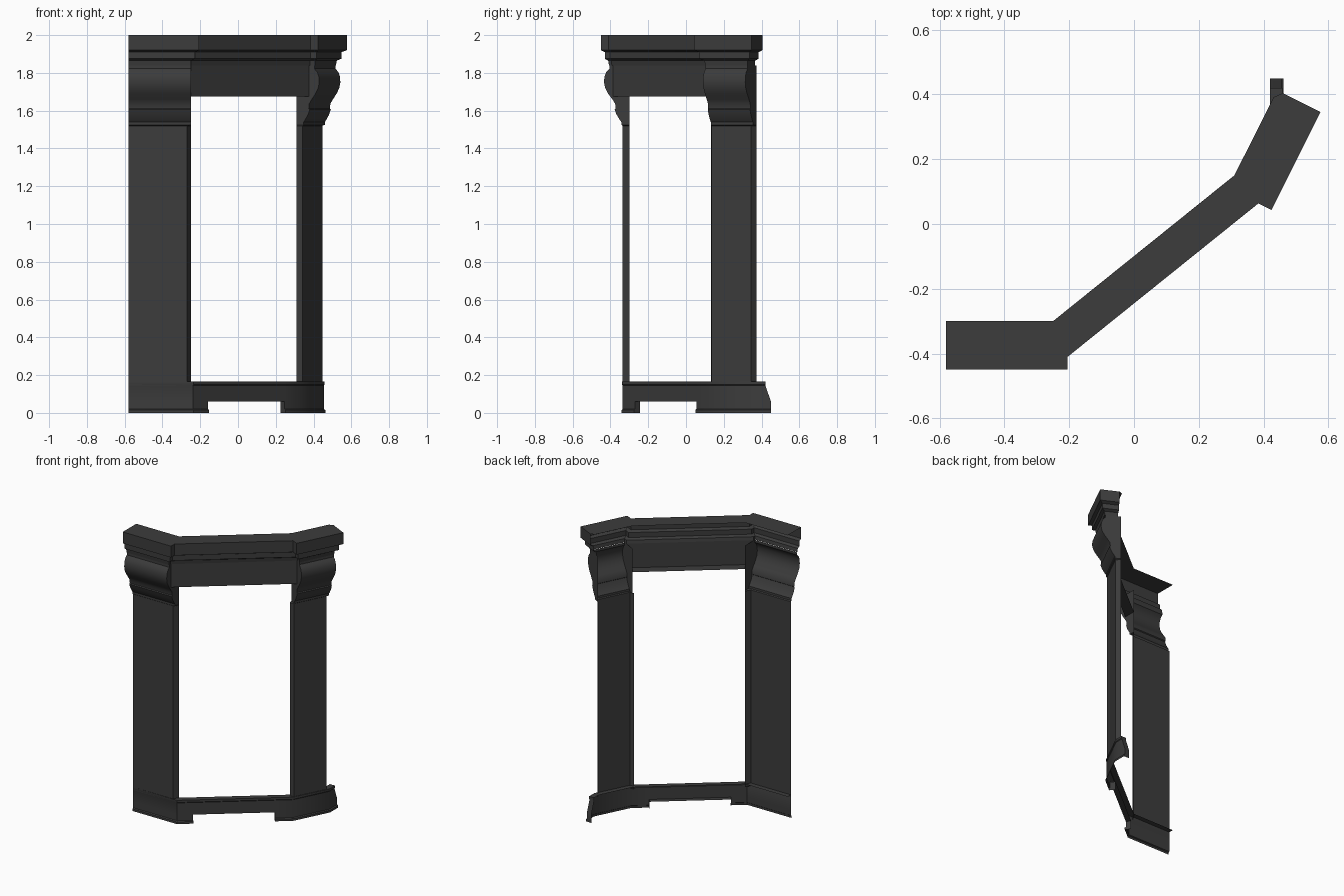
import bpy, math
from mathutils import Vector
from mathutils.geometry import intersect_line_line

cube = bpy.data.objects.get("Cube")
if cube:
    bpy.data.objects.remove(cube)

mat = bpy.data.materials.new("charcoal grey")
mat.use_nodes = True
grey = (0.045, 0.045, 0.045, 1)
mat.diffuse_color = grey
mat.node_tree.nodes["Principled BSDF"].inputs["Base Color"].default_value = grey


class Wall:
    """Plan line with s along the wall and u outward from its inner face."""
    def __init__(self, x, y, angle):
        a = math.radians(angle)
        self.o = Vector((x, y, 0))
        self.d = Vector((math.cos(a), math.sin(a), 0))
        self.n = Vector((self.d.y, -self.d.x, 0))

    def at(self, s, u):
        return self.o + self.d * s + self.n * u

    def along(self, u):
        return self.at(0, u), self.at(1, u)

    def across(self, s):
        return self.at(s, 0), self.at(s, 1)


def meet(line_a, line_b):
    return intersect_line_line(*line_a, *line_b)[0]


def build(name, rows, skip=lambda r, c: False, cap=None):
    """Skin a shell between plan rows, given as (points, height) from the top down."""
    verts = [(p.x, p.y, z) for pts, z in rows for p in pts]
    n = len(rows[0][0])
    faces = [(r * n + c, r * n + n + c, r * n + n + c + 1, r * n + c + 1)
             for r in range(len(rows) - 1) for c in range(n - 1) if not skip(r, c)]
    if cap:
        faces.append(tuple(range(n)) + tuple(range(len(verts), len(verts) + len(cap))))
        verts += [(p.x, p.y, rows[0][1]) for p in cap]
    mesh = bpy.data.meshes.new(name)
    mesh.from_pydata(verts, [], faces)
    mesh.materials.append(mat)
    obj = bpy.data.objects.new(name, mesh)
    bpy.context.collection.objects.link(obj)
    bpy.ops.object.select_all(action='DESELECT')
    obj.select_set(True)
    bpy.context.view_layer.objects.active = obj
    bpy.ops.object.shade_smooth_by_angle(angle=math.radians(28))
    return obj


# Four wall directions in plan
front = Wall(-0.58, -0.30, 0)
bay = Wall(-0.25, -0.30, 38.8)
side = Wall(0.31, 0.15, 63.4)
stub = Wall(0.42, 0.37, 90)
FRONT_LEN, SIDE_LEN, SETBACK = 0.33, 0.25, 0.036

# Cornice wrapping all three walls, with stepped returns
cornice = []
for u, z in [(.15, 2), (.15, 1.92), (.13, 1.91), (.13, 1.875), (.112, 1.865), (.108, 1.84)]:
    e = max(0, u - .11) * 1.1
    line = bay.along(u - SETBACK)
    cornice.append(([front.at(0, u), front.at(FRONT_LEN + e, u),
                     meet(line, front.across(FRONT_LEN + e)),
                     meet(line, side.across(-e)),
                     side.at(-e, u), side.at(SIDE_LEN + e, u),
                     side.at(SIDE_LEN + e, .02)], z))
build("cornice", cornice,
      cap=[side.at(SIDE_LEN + .02, 0), side.at(0, 0), bay.at(0, 0), front.at(0, 0)])

# Pillars: bulging bracket above a plain panel; third value insets the edge
pillar = [(.105, 1.84, 0), (.105, 1.822, 0), (.122, 1.805, 0), (.132, 1.78, 0),
          (.134, 1.75, 0), (.128, 1.72, 0), (.112, 1.69, 0), (.09, 1.66, 0),
          (.075, 1.637, 0), (.072, 1.612, 0), (.078, 1.607, 0), (.068, 1.58, 0),
          (.05, 1.55, 0), (.042, 1.54, 0), (.042, 1.525, 0),
          (.035, 1.52, .02), (.035, .145, .02)]
build("front_pillar", [([front.at(0, u), front.at(FRONT_LEN - i, u),
                         front.at(FRONT_LEN, 0)], z) for u, z, i in pillar])
build("side_pillar", [([side.at(-i * .8, i * .4), side.at(0, u),
                        side.at(SIDE_LEN - i * .8, u), side.at(SIDE_LEN, 0)], z)
                      for u, z, i in pillar])

# Lintel over the opening, with its underside
build("lintel", [([meet(bay.along(u), front.across(FRONT_LEN)),
                   meet(bay.along(u), side.across(0))], z)
                 for u, z in [(.067, 1.845), (.067, 1.675), (0, 1.675)]])

# Plinth following every wall, notched below the opening
NOTCH_A, NOTCH_B, NOTCH_Z = .09, .61, .06
plinth = [(0, .165), (.039, .165), (.039, .15), (.035, .145), (.035, NOTCH_Z),
          (.035, .02), (.042, .015), (.042, 0)]


def plinth_row(u, z):
    end = .05 if z > NOTCH_Z else .08
    return ([front.at(0, min(u, .035) if z > .02 else u),
             meet(front.along(u), bay.along(u)),
             bay.at(NOTCH_A, u), bay.at(NOTCH_B, u),
             meet(bay.along(u), side.along(u)),
             meet(side.along(u), stub.along(u)),
             stub.at(end, u), stub.at(end, 0)], z)


build("plinth", [plinth_row(u, z) for u, z in plinth],
      skip=lambda r, c: r >= 4 and c == 2)
build("notch_soffit", [([bay.at(NOTCH_A, u), bay.at(NOTCH_B, u)], NOTCH_Z) for u in (.035, 0)])
foot = plinth[4:]
build("notch_cheek_left", [([bay.at(NOTCH_A, u), bay.at(NOTCH_A, 0)], z) for u, z in foot])
build("notch_cheek_right", [([bay.at(NOTCH_B, 0), bay.at(NOTCH_B, u)], z) for u, z in foot])
